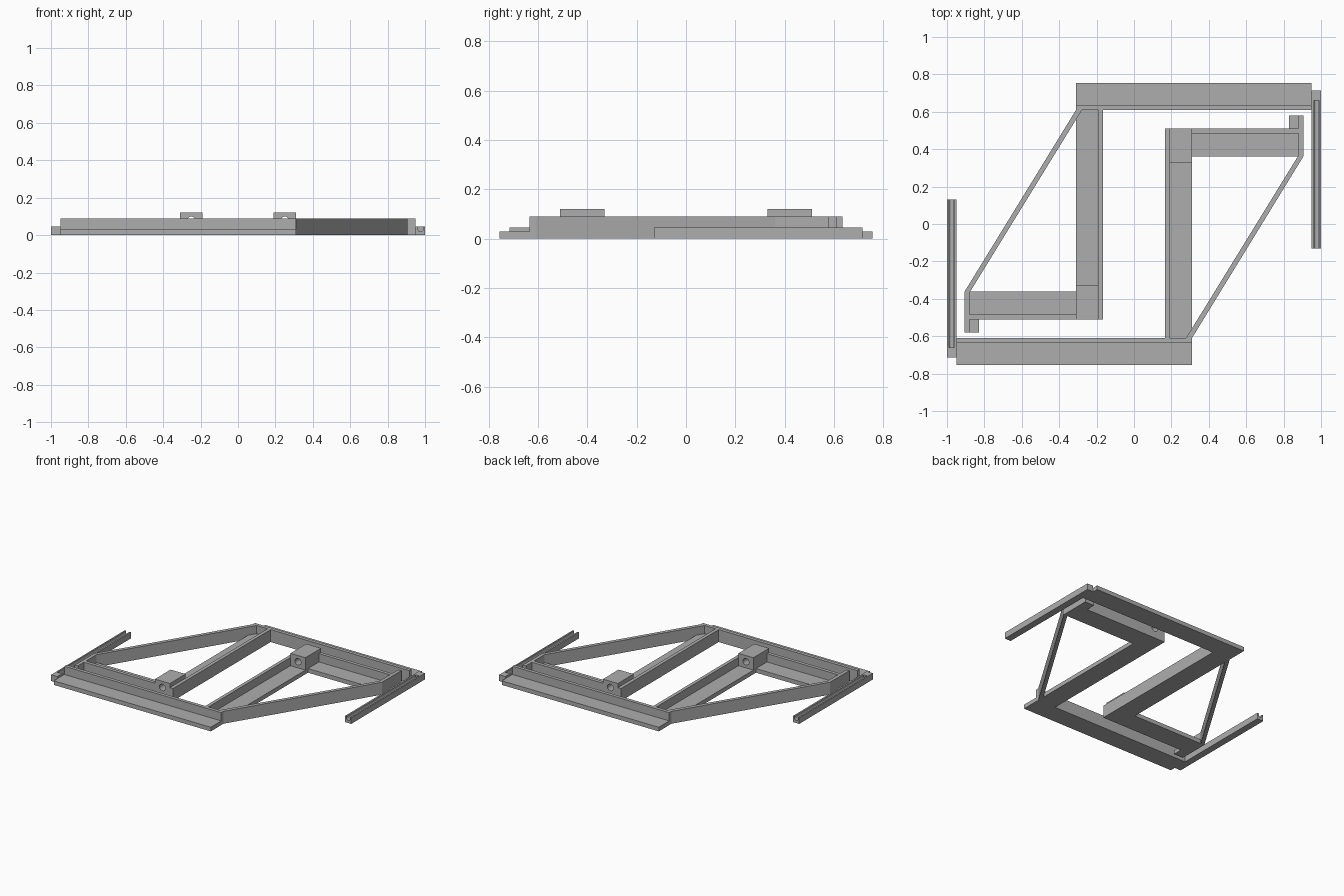
import bpy
import bmesh
import math
from mathutils import Matrix, Vector

if "Cube" in bpy.data.objects:
    bpy.data.objects.remove(bpy.data.objects["Cube"], do_unlink=True)

steel = bpy.data.materials.new("grey_steel")
steel.use_nodes = True
GREY = (0.42, 0.42, 0.42, 1)
steel.diffuse_color = GREY
steel.node_tree.nodes["Principled BSDF"].inputs["Base Color"].default_value = GREY

FLANGE = 0.03   # flange thickness
HIGH = 0.09     # web height
PLACE = {"x": lambda a, b, t: (t, a, b),
         "y": lambda a, b, t: (a, t, b),
         "z": lambda a, b, t: (a, b, t)}


def prism(name, profile, axis, lo, hi):
    """Extrude a flat profile along one axis."""
    bm = bmesh.new()
    face = bm.faces.new([bm.verts.new(PLACE[axis](a, b, lo)) for a, b in profile])
    ext = bmesh.ops.extrude_face_region(bm, geom=[face])
    verts = [v for v in ext["geom"] if isinstance(v, bmesh.types.BMVert)]
    bmesh.ops.translate(bm, verts=verts, vec=Vector(PLACE[axis](0, 0, hi - lo)))
    bmesh.ops.recalc_face_normals(bm, faces=bm.faces)
    mesh = bpy.data.meshes.new(name)
    bm.to_mesh(mesh)
    bm.free()
    mesh.materials.append(steel)
    obj = bpy.data.objects.new(name, mesh)
    bpy.context.collection.objects.link(obj)
    return obj


def angle_bar(name, axis, lo, hi, toe, heel, web):
    """L section: flange from toe to heel, upright web at the heel."""
    return prism(name, [(toe, 0), (heel, 0), (heel, HIGH), (web, HIGH),
                        (web, FLANGE), (toe, FLANGE)], axis, lo, hi)


def arc(cx, cy, r, start, end, n):
    return [(cx + r * math.cos(start + (end - start) * i / n),
             cy + r * math.sin(start + (end - start) * i / n)) for i in range(n + 1)]


def rect(a, b, c, d):
    return [(a, b), (c, b), (c, d), (a, d)]


# Angle-section frame of one half
parts = [
    angle_bar("outer_beam", "x", -0.95, 0.31, -0.755, -0.61, -0.635),
    angle_bar("long_beam", "y", -0.61, 0.51, 0.31, 0.165, 0.19),
    angle_bar("short_beam", "x", 0.31, 0.88, 0.36, 0.51, 0.485),
    angle_bar("end_tab", "y", 0.51, 0.58, 0.83, 0.905, 0.88),
    prism("end_plate", rect(0.88, 0.36, 0.905, 0.51), "z", 0, HIGH),
    prism("diagonal_brace", [(0.278, -0.61), (0.31, -0.61), (0.905, 0.36),
                             (0.88, 0.368)], "z", 0, HIGH),
]

# Bearing block with a through hole
block = prism("bearing_block", rect(0.19, FLANGE, 0.31, 0.12), "y", 0.33, 0.51)
cutter = prism("hole_cutter", arc(0.25, 0.075, 0.024, 0, math.tau, 24)[:-1], "y", 0.2, 0.6)
cutter.hide_render = True
cut = block.modifiers.new("hole", "BOOLEAN")
cut.object = cutter
cut.solver = "EXACT"
bpy.context.view_layer.update()
depsgraph = bpy.context.evaluated_depsgraph_get()
drilled = bpy.data.meshes.new_from_object(block.evaluated_get(depsgraph))
block.modifiers.clear()
block.data = drilled
bpy.data.objects.remove(cutter, do_unlink=True)
parts.append(block)

# Side rail with a round-bottomed groove and a solid end
groove = arc(0.976, 0.033, 0.014, 0, -math.pi, 12)
parts.append(prism("side_rail", [(0.95, 0), (1, 0), (1, 0.045), (0.99, 0.045)]
                   + groove + [(0.962, 0.045), (0.95, 0.045)], "y", -0.13, 0.66))
parts.append(prism("rail_end", rect(0.95, 0, 1, 0.045), "y", 0.66, 0.715))

# Second half: the same parts turned half a circle
for part in parts:
    twin = part.copy()
    twin.data = part.data.copy()
    twin.data.transform(Matrix.Rotation(math.pi, 4, "Z"))
    twin.name = "opposite_" + part.name
    bpy.context.collection.objects.link(twin)
